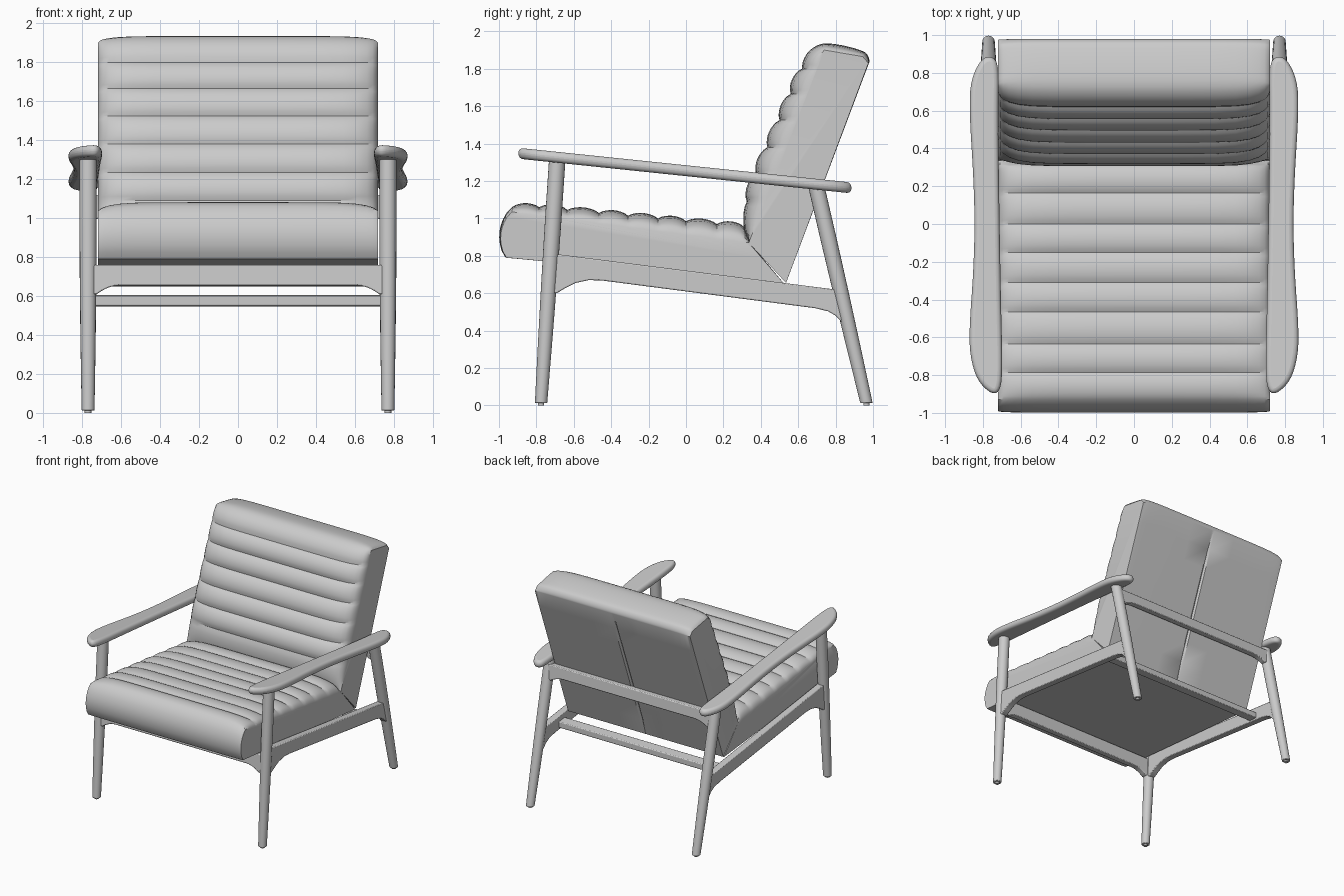
import bpy, bmesh, math
from mathutils import Vector

cube = bpy.data.objects.get("Cube")
if cube:
    bpy.data.objects.remove(cube)

grey = bpy.data.materials.new("light grey")
grey.use_nodes = True
grey.diffuse_color = (0.6, 0.6, 0.6, 1)
grey.node_tree.nodes["Principled BSDF"].inputs["Base Color"].default_value = (0.6, 0.6, 0.6, 1)


def loft(name, rings, bevel=0.0, segments=2, angle=35):
    """Skin a row of equal rings and cap both ends."""
    bm = bmesh.new()
    rows = [[bm.verts.new(p) for p in ring] for ring in rings]
    n = len(rows[0])
    for a, b in zip(rows, rows[1:]):
        for i in range(n):
            j = (i + 1) % n
            bm.faces.new((a[i], a[j], b[j], b[i]))
    bm.faces.new(rows[0])
    bm.faces.new(rows[-1])
    bmesh.ops.recalc_face_normals(bm, faces=bm.faces)
    mesh = bpy.data.meshes.new(name)
    bm.to_mesh(mesh)
    bm.free()
    mesh.materials.append(grey)
    ob = bpy.data.objects.new(name, mesh)
    bpy.context.collection.objects.link(ob)
    bpy.ops.object.select_all(action="DESELECT")
    ob.select_set(True)
    bpy.context.view_layer.objects.active = ob
    bpy.ops.object.shade_smooth_by_angle(angle=math.radians(angle))
    if bevel:
        mod = ob.modifiers.new("soft edges", "BEVEL")
        mod.width, mod.segments = bevel, segments
        mod.limit_method, mod.angle_limit = "ANGLE", math.radians(40)
    return ob


def circle(centre, r, n=20):
    x, y, z = centre
    return [(x + r * math.cos(math.tau * i / n), y + r * math.sin(math.tau * i / n), z)
            for i in range(n)]


def chaikin(pts, rounds=2):
    """Round a closed outline by cutting its corners."""
    for _ in range(rounds):
        out = []
        for a, b in zip(pts, pts[1:] + pts[:1]):
            a, b = Vector(a), Vector(b)
            out += [a.lerp(b, 0.25), a.lerp(b, 0.75)]
        pts = out
    return pts


# Cushions: each segment runs between two seams as (outer point, panel point,
# bulge, panel bulge, kind); the puff fades towards the side panels.
HALF = 0.72
STATIONS = [0.02, 0.3, 0.6, 0.75, 0.85, 0.92, 0.96, 0.985, 1]
STATIONS = [-u for u in reversed(STATIONS)] + [0] + STATIONS


def cushion(name, start, segments, steps=8):
    rings = []
    for u in STATIONS:
        fade = math.sqrt(max(0, 1 - u ** 8))
        ring = []
        o0, b0 = Vector(start[0]), Vector(start[1])
        for outer, base, bulge, panel_bulge, groove in segments:
            o1, b1 = Vector(outer), Vector(base)
            d = (o1 - o0).normalized()
            normal = Vector((-d.y, d.x))
            for k in range(steps):
                t = k / steps
                swell = math.sin(math.pi * t) ** 0.7
                o = o0.lerp(o1, t) + normal * bulge * swell
                b = b0.lerp(b1, t) + normal * panel_bulge * swell
                p = b.lerp(o, fade)
                if groove and u == 0 and k:
                    p -= normal * 0.012
                ring.append((u * HALF, p.x, p.y))
            o0, b0 = o1, b1
        ring.append((u * HALF, *b0.lerp(o0, fade)))
        rings.append(ring)
    return loft(name, rings, angle=32)


# Seat cushion: rounded front, then a row of channels sloping to the back
seat = [((-0.93, 1.06), (-0.93, 1.035), 0.05, 0.045, False)]
for y in (-0.785, -0.635, -0.465, -0.31, -0.15, 0, 0.165, 0.31):
    seat.append(((y, 0.985 - 0.095 * y), (y, 0.913 - 0.131 * y), 0.022, 0, False))
seat.append(((0.35, 0.86), (0.335, 0.87), 0, 0, False))
seat.append(((0.525, 0.65), (0.525, 0.65), 0, 0, False))
cushion("seat_cushion", ((-0.965, 0.79), (-0.96, 0.79)), seat)

# Back cushion: channels up the front, rounded top, seamed flat rear
back = []
for y, z in ((0.325, 1.09), (0.375, 1.235), (0.435, 1.38), (0.5, 1.525), (0.56, 1.665), (0.62, 1.8)):
    back.append(((y, z), (0.34 + (z - 0.87) * 0.388, z), 0.026, 0, False))
back += [((0.76, 1.935), (0.74, 1.9), 0.042, 0.01, False),
         ((0.955, 1.89), (0.945, 1.865), 0.008, 0, False),
         ((0.98, 1.835), (0.975, 1.83), 0.008, 0, False),
         ((0.535, 0.655), (0.535, 0.655), 0, 0, True)]
cushion("back_cushion", ((0.34, 0.87), (0.335, 0.87)), back)


# Cross rails with brackets curving down at the ends
def bracket_rail(name, top, bottom, drop, y, lean):
    half = [(0.76, top), (0.76, bottom - drop), (0.725, bottom - drop)]
    half += [(0.725 - 0.12 * t, bottom - drop * (1 - t) ** 2) for t in (0.2, 0.4, 0.6, 0.8, 1)]
    outline = half + [(-x, z) for x, z in reversed(half)]
    loft(name, [[(x, y + d + lean * (z - bottom), z) for x, z in outline]
                for d in (-0.025, 0.025)], 0.006)


bracket_rail("front_rail", 0.76, 0.655, 0.045, -0.735, 0.065)
bracket_rail("back_support_rail", 1.12, 1.03, 0.035, 0.735, -0.1)

bar = [(0.55, 0.55), (0.63, 0.545), (0.63, 0.595), (0.55, 0.605)]
loft("lower_rear_rail", [[(x, y, z) for y, z in bar] for x in (-0.75, 0.75)], 0.006)

# Left and right frame sides
ARM = [(0.705, -0.4), (0.715, 0.2), (0.72, 0.6), (0.715, 0.84), (0.75, 0.89), (0.81, 0.875),
       (0.865, 0.76), (0.872, 0.6), (0.85, 0.25), (0.843, 0), (0.85, -0.25), (0.872, -0.55),
       (0.868, -0.7), (0.83, -0.83), (0.75, -0.905), (0.705, -0.88), (0.696, -0.75)]
RAIL = [(-0.7, 0.81), (0.82, 0.617), (0.86, 0.44), (0.83, 0.447), (0.8, 0.48), (0.76, 0.503),
        (0.69, 0.52), (-0.45, 0.668), (-0.52, 0.67), (-0.59, 0.655), (-0.65, 0.625),
        (-0.69, 0.6), (-0.73, 0.6)]

for side, s in (("left", 1), ("right", -1)):
    arm = chaikin(ARM)
    loft(side + "_armrest", [[(s * x, y, 1.255 - 0.104 * y + h) for x, y in arm]
                             for h in (-0.029, 0.029)], 0.025, 4)
    loft(side + "_side_rail", [[(s * x, y, z) for y, z in RAIL] for x in (0.738, 0.795)], 0.006)

    # Tapered round legs with small glides
    for part, foot, head, height in (("front", -0.775, -0.688, 1.32), ("rear", 0.965, 0.695, 1.18)):
        rings = []
        for t, r in ((0, 0.033), (0.25, 0.038), (0.5, 0.042), (0.75, 0.044), (1, 0.044)):
            rings.append(circle((s * 0.77, foot + (head - foot) * t, 0.012 + (height - 0.012) * t), r))
        loft(f"{side}_{part}_leg", rings, 0.004)
        loft(f"{side}_{part}_glide", [circle((s * 0.77, foot, z), 0.017, 12) for z in (0, 0.02)])
